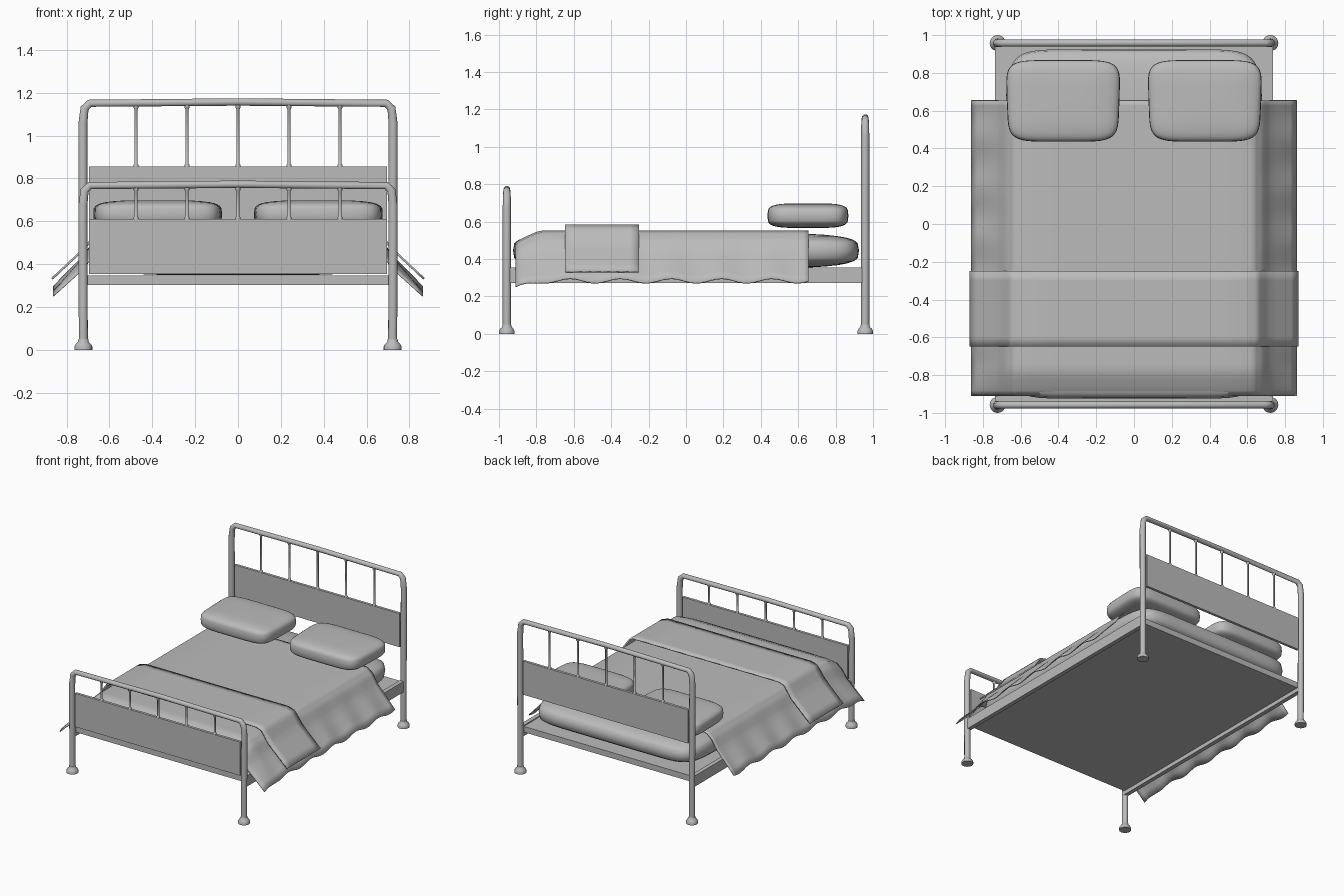
import bpy, bmesh
from math import sin, cos, pi, copysign

if "Cube" in bpy.data.objects:
    bpy.data.objects.remove(bpy.data.objects["Cube"], do_unlink=True)

grey = bpy.data.materials.new("plain_grey")
grey.use_nodes = True
COLOUR = (0.5, 0.5, 0.5, 1)
grey.diffuse_color = COLOUR
grey.node_tree.nodes["Principled BSDF"].inputs["Base Color"].default_value = COLOUR


def finish(name, bm, angle=None):
    """Turn a bmesh into a named object, smooth shaded if an angle is given."""
    bmesh.ops.recalc_face_normals(bm, faces=bm.faces)
    mesh = bpy.data.meshes.new(name)
    bm.to_mesh(mesh)
    bm.free()
    mesh.materials.append(grey)
    ob = bpy.data.objects.new(name, mesh)
    bpy.context.collection.objects.link(ob)
    if angle:
        bpy.ops.object.select_all(action='DESELECT')
        ob.select_set(True)
        bpy.context.view_layer.objects.active = ob
        bpy.ops.object.shade_smooth_by_angle(angle=angle)
    return ob


def box(name, x, y, z):
    bm = bmesh.new()
    bmesh.ops.create_cube(bm, size=1)
    for v in bm.verts:
        for i, (lo, hi) in enumerate((x, y, z)):
            v.co[i] = lo + (v.co[i] + 0.5) * (hi - lo)
    return finish(name, bm)


def skin(bm, rings, closed=True):
    """Bridge successive rows of vertices with quads."""
    for a, b in zip(rings, rings[1:]):
        n = len(a)
        for i in range(n if closed else n - 1):
            j = (i + 1) % n
            bm.faces.new((a[i], a[j], b[j], b[i]))


def lathe(name, x, y, profile, sides=16):
    bm = bmesh.new()
    rings = [[bm.verts.new((x + r * cos(2 * pi * i / sides),
                            y + r * sin(2 * pi * i / sides), z))
              for i in range(sides)] for r, z in profile]
    skin(bm, rings)
    bm.faces.new(rings[0])
    bm.faces.new(rings[-1])
    return finish(name, bm, 0.7)


def tube(name, points, radius):
    curve = bpy.data.curves.new(name, 'CURVE')
    curve.dimensions = '3D'
    curve.bevel_depth = radius
    curve.bevel_resolution = 3
    curve.use_fill_caps = True
    spline = curve.splines.new('POLY')
    spline.points.add(len(points) - 1)
    for p, (co, r) in zip(spline.points, points):
        p.co = (*co, 1)
        p.radius = r
    curve.materials.append(grey)
    ob = bpy.data.objects.new(name, curve)
    bpy.context.collection.objects.link(ob)
    bpy.ops.object.select_all(action='DESELECT')
    ob.select_set(True)
    bpy.context.view_layer.objects.active = ob
    bpy.ops.object.convert(target='MESH')
    bpy.ops.object.shade_smooth_by_angle(angle=0.8)


def cushion(name, centre, half, plan=0.4, side=0.6, taper=0.0):
    """Superellipsoid with boxy plan and rounded sides."""
    def power(v, e):
        return copysign(abs(v) ** e, v)
    bm = bmesh.new()
    rings, n, levels = [], 56, 18
    for k in range(1, levels):
        t = -pi / 2 + pi * k / levels
        r, h = power(cos(t), side), power(sin(t), side)
        ring = []
        for i in range(n):
            a = 2 * pi * i / n
            px, py = r * power(cos(a), plan), r * power(sin(a), plan)
            ring.append(bm.verts.new((centre[0] + half[0] * px * (1 + taper * py),
                                      centre[1] + half[1] * py,
                                      centre[2] + half[2] * h)))
        rings.append(ring)
    skin(bm, rings)
    bm.faces.new(rings[0])
    bm.faces.new(rings[-1])
    return finish(name, bm, 0.9)


def lerp(table, t):
    for (a, u), (b, v) in zip(table, table[1:]):
        if t <= b:
            return u + (v - u) * (t - a) / (b - a)
    return table[-1][1]


def drape(name, y0, y1, rows, section, shift, thick, angle):
    """Sheet hanging over both sides; shift(x, y) moves its height."""
    half = []
    for (xa, za), (xb, zb) in zip(section, section[1:]):
        half += [(xa + (xb - xa) * s / 4, za + (zb - za) * s / 4) for s in range(4)]
    half.append(section[-1])
    full = [(-x, z) for x, z in half[:0:-1]] + half
    bm = bmesh.new()
    grid = []
    for k in range(rows + 1):
        y = y0 + (y1 - y0) * k / rows
        grid.append([bm.verts.new((x, y, z + shift(abs(x), y))) for x, z in full])
    skin(bm, grid, closed=False)
    ob = finish(name, bm, angle)
    solid = ob.modifiers.new("thickness", 'SOLIDIFY')
    solid.thickness = thick
    solid.offset = 0
    return ob


# Head and foot frames: bent tube, feet, panel and spindles
POST_X, POST_Y = 0.722, 0.958
for end, y, top, panel in (("head", POST_Y, 1.157, 0.6), ("foot", -POST_Y, 0.773, 0.355)):
    side = [((POST_X, y, 0.03), 1), ((POST_X + 0.002, y, top - 0.1), 1),
            ((POST_X - 0.006, y, top - 0.03), 0.95), ((POST_X - 0.03, y, top - 0.006), 0.85)]
    other = [((-p[0], p[1], p[2]), r) for p, r in side[::-1]]
    tube(end + "_tube_frame", side + [((0, y, top), 0.82)] + other, 0.022)
    board_top = panel + 0.255
    box(end + "_panel", (-0.695, 0.695), (y - 0.01, y + 0.01), (panel, board_top))
    for i in range(5):
        x = (i - 2) * 0.238
        lathe(f"{end}_spindle_{i + 1}", x, y,
              [(0.012, board_top - 0.005), (0.012, board_top + 0.008),
               (0.007, board_top + 0.014), (0.007, top - 0.034),
               (0.012, top - 0.026), (0.012, top - 0.01)], 10)
    for label, x in (("left", POST_X), ("right", -POST_X)):
        lathe(f"{end}_{label}_foot", x, y,
              [(0.042, 0), (0.042, 0.014), (0.036, 0.027), (0.026, 0.036), (0.023, 0.05)], 20)

# Base
box("base_plate", (-0.705, 0.705), (-0.945, 0.945), (0.303, 0.347))
for label, s in (("left", 1), ("right", -1)):
    box(label + "_side_rail", sorted((s * 0.703, s * 0.735)), (-0.95, 0.95), (0.273, 0.354))

# Bedding
cushion("mattress", (0, 0, 0.445), (0.68, 0.925, 0.097), plan=0.2, side=0.5)
for label, s in (("left", 1), ("right", -1)):
    cushion(label + "_pillow", (s * 0.375, 0.652, 0.632), (0.298, 0.216, 0.066),
            plan=0.36, side=0.5, taper=0.025)

foot_dip = [(-0.91, -0.065), (-0.88, -0.045), (-0.84, -0.025), (-0.78, 0), (1, 0)]


def blanket_shift(x, y):
    hang = max(0, min(1, (x - 0.66) / 0.2))
    wave = 0.012 * hang * cos(2 * pi * (y + 0.08) / 0.27)
    return wave + lerp(foot_dip, y) * (1 - 0.35 * hang)


drape("blanket", -0.91, 0.655, 54,
      [(0, 0.55), (0.56, 0.55), (0.635, 0.54), (0.675, 0.505), (0.72, 0.435), (0.862, 0.283)],
      blanket_shift, 0.006, 0.9)

drape("bed_runner", -0.648, -0.25, 8,
      [(0, 0.58), (0.6, 0.58), (0.65, 0.565), (0.71, 0.48), (0.868, 0.332)],
      lambda x, y: 0, 0.01, pi)
